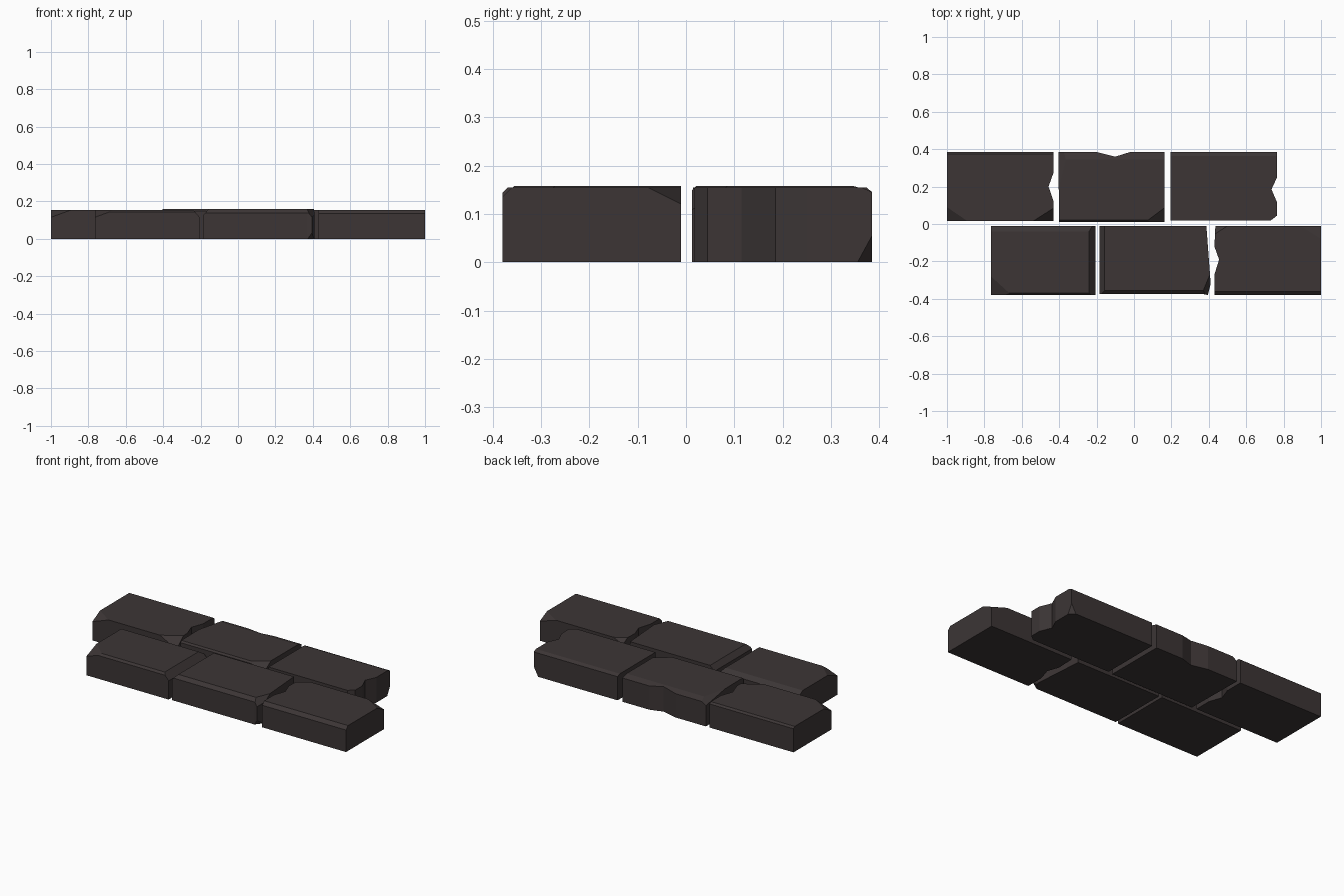
import bpy, bmesh
from mathutils import Vector

if "Cube" in bpy.data.objects:
    bpy.data.objects.remove(bpy.data.objects["Cube"])

stone = bpy.data.materials.new("dark brown stone")
stone.diffuse_color = (0.045, 0.036, 0.036, 1)
stone.use_nodes = True
stone.node_tree.nodes["Principled BSDF"].inputs["Base Color"].default_value = stone.diffuse_color
H = 0.155


def brick(name, outline, chips, height=H):
    """Extrude an outline, then slice chips off its box corners and edges.
    chip = (side signs x, y, z), (cut depth along x, y, z; 0 = whole edge)"""
    bm = bmesh.new()
    face = bm.faces.new([bm.verts.new((x, y, 0)) for x, y in outline])
    ext = bmesh.ops.extrude_face_region(bm, geom=[face])
    up = [v for v in ext["geom"] if isinstance(v, bmesh.types.BMVert)]
    bmesh.ops.translate(bm, verts=up, vec=(0, 0, height))
    xs, ys = [p[0] for p in outline], [p[1] for p in outline]
    box = ((min(xs), max(xs)), (min(ys), max(ys)), (0, height))
    for signs, depth in chips:
        corner = Vector([box[i][signs[i] > 0] for i in range(3)])
        n = Vector([s / d if d else 0 for s, d in zip(signs, depth)])
        bmesh.ops.bisect_plane(bm, geom=bm.verts[:] + bm.edges[:] + bm.faces[:],
                               plane_co=corner - n / n.length_squared,
                               plane_no=n, clear_outer=True)
        bmesh.ops.holes_fill(bm, edges=[e for e in bm.edges if e.is_boundary], sides=0)
    bmesh.ops.recalc_face_normals(bm, faces=bm.faces[:])
    bmesh.ops.triangulate(bm, faces=[f for f in bm.faces if len(f.verts) > 4])
    mesh = bpy.data.meshes.new(name)
    bm.to_mesh(mesh)
    bm.free()
    mesh.materials.append(stone)
    bpy.context.collection.objects.link(bpy.data.objects.new(name, mesh))


# Back row
brick("back_left_brick",
      [(-1, .015), (-.43, .015), (-.43, .12), (-.457, .2), (-.43, .275), (-.43, .385), (-1, .385)],
      [((-1, -1, 1), (.11, .075, .04)), ((1, -1, 1), (.11, .07, .06)),
       ((-1, 1, 1), (0, .012, .01))])
brick("back_middle_brick",
      [(-.4, .012), (.163, .012), (.163, .385), (-.02, .385), (-.1, .36), (-.2, .385), (-.405, .385)],
      [((1, -1, 1), (.1, .075, .05)), ((-1, 1, 1), (0, .04, .012)),
       ((-1, 1, 1), (.05, .2, .03)), ((1, -1, 1), (0, .01, .01))], .158)
brick("back_right_brick",
      [(.195, .018), (.73, .018), (.765, .045), (.765, .115), (.735, .185), (.765, .25),
       (.765, .385), (.195, .385)],
      [((1, 1, -1), (.03, .03, .055)), ((1, 1, 1), (0, .022, .01))])

# Front row
brick("front_left_brick",
      [(-.765, -.38), (-.205, -.38), (-.205, -.01), (-.765, -.01)],
      [((-1, -1, 1), (.11, .1, .04)), ((1, -1, 1), (.035, 0, .04)),
       ((-1, 1, 1), (0, .03, .02)), ((-1, -1, 1), (0, .012, .012))])
brick("front_middle_brick",
      [(-.185, -.375), (.37, -.375), (.395, -.38), (.41, -.32), (.387, -.01), (-.185, -.01)],
      [((-1, -1, 1), (.028, 0, .03)), ((-1, -1, 1), (0, .025, .025)),
       ((1, -1, 1), (.05, .12, .06)), ((1, -1, -1), (.04, .05, .05))], .158)
brick("front_right_brick",
      [(.43, -.38), (1, -.38), (1, -.01), (.435, -.01), (.43, -.12), (.455, -.19), (.43, -.27)],
      [((1, 1, 1), (.11, .07, .035)), ((-1, 1, 1), (.07, .045, .03)),
       ((1, -1, 1), (0, .02, .02))])
